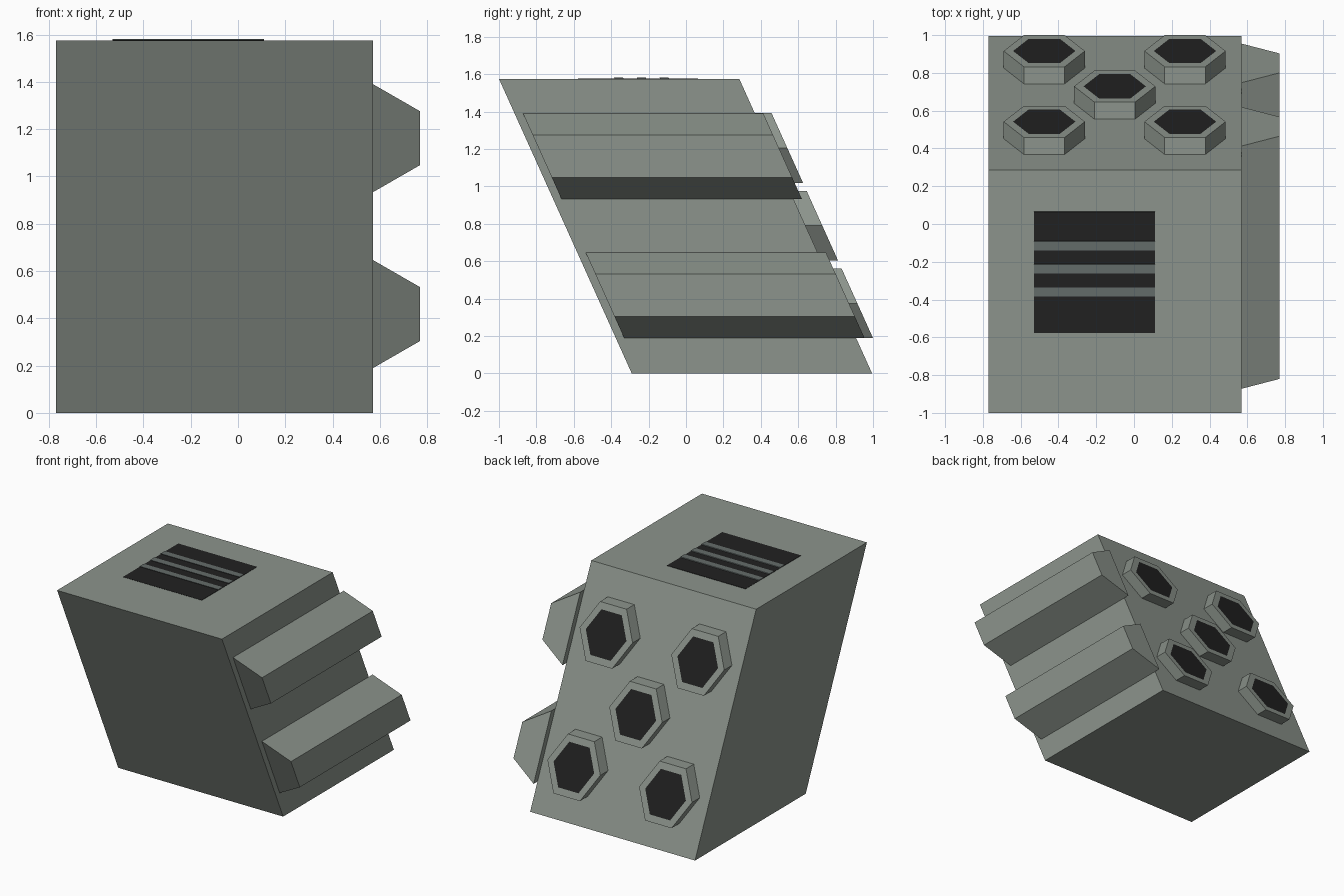
import bpy, bmesh, math

if "Cube" in bpy.data.objects:
    bpy.data.objects.remove(bpy.data.objects["Cube"], do_unlink=True)

LEAN = 0.4508            # whole model leans forward by this much per unit height
HEIGHT = 1.575
FRONT, BACK = -0.29, 0.995   # depth limits at ground level
LEFT, RIGHT = 0.57, -0.77


def material(name, r, g, b):
    m = bpy.data.materials.new(name)
    m.use_nodes = True
    m.diffuse_color = (r, g, b, 1)
    m.node_tree.nodes["Principled BSDF"].inputs["Base Color"].default_value = (r, g, b, 1)
    return m


casing = material("grey green casing", 0.262, 0.296, 0.262)
dark = material("near black", 0.015, 0.015, 0.015)
slat_grey = material("slat grey", 0.127, 0.150, 0.144)


def prism(name, profile, y0, y1, mats, inset=0):
    """Extrude an (x, z) profile from y0 to y1, then lean it; optionally inset its back face."""
    bm = bmesh.new()
    rings = [[bm.verts.new((x, y, z)) for x, z in profile] for y in (y0, y1)]
    bm.faces.new(rings[0])
    end = bm.faces.new(rings[1])
    n = len(profile)
    for i in range(n):
        j = (i + 1) % n
        bm.faces.new((rings[0][i], rings[0][j], rings[1][j], rings[1][i]))
    bmesh.ops.recalc_face_normals(bm, faces=bm.faces)
    if inset:
        bmesh.ops.inset_individual(bm, faces=[end], thickness=inset)
        end.material_index = 1
    for v in bm.verts:
        v.co.y -= LEAN * v.co.z
    mesh = bpy.data.meshes.new(name)
    bm.to_mesh(mesh)
    bm.free()
    for m in mats:
        mesh.materials.append(m)
    obj = bpy.data.objects.new(name, mesh)
    bpy.context.collection.objects.link(obj)
    return obj


def block(name, x0, x1, y0, y1, z0, z1, mat):
    return prism(name, [(x0, z0), (x1, z0), (x1, z1), (x0, z1)], y0, y1, [mat])


# Leaning main casing
block("casing", RIGHT, LEFT, FRONT, BACK, 0, HEIGHT, casing)

# Two tapered rails on the left side, set slightly back
for name, z in (("upper_rail", 1.162), ("lower_rail", 0.418)):
    prism(name, [(LEFT, z - 0.229), (0.77, z - 0.114), (0.77, z + 0.114), (LEFT, z + 0.229)],
          FRONT + 0.045, BACK + 0.045, [casing])

# Five hexagonal nozzles on the back
for i, (cx, cz) in enumerate([(-0.475, 1.205), (0.27, 1.205), (-0.102, 0.79),
                              (-0.475, 0.375), (0.27, 0.375)]):
    hexagon = [(cx + 0.215 * math.cos(k * math.pi / 3), cz + 0.215 * math.sin(k * math.pi / 3))
               for k in range(6)]
    prism(f"nozzle_{i + 1}", hexagon, BACK - 0.01, BACK + 0.09, [casing, dark], inset=0.05)

# Square vent on the top with three slats
lift = LEAN * HEIGHT
block("vent", -0.53, 0.11, -0.577 + lift, 0.065 + lift, HEIGHT - 0.002, HEIGHT + 0.002, dark)
for i, y in enumerate((-0.114, -0.236, -0.358)):
    block(f"vent_slat_{i + 1}", -0.53, 0.11, y - 0.024 + lift, y + 0.024 + lift,
          HEIGHT - 0.002, HEIGHT + 0.006, slat_grey)
